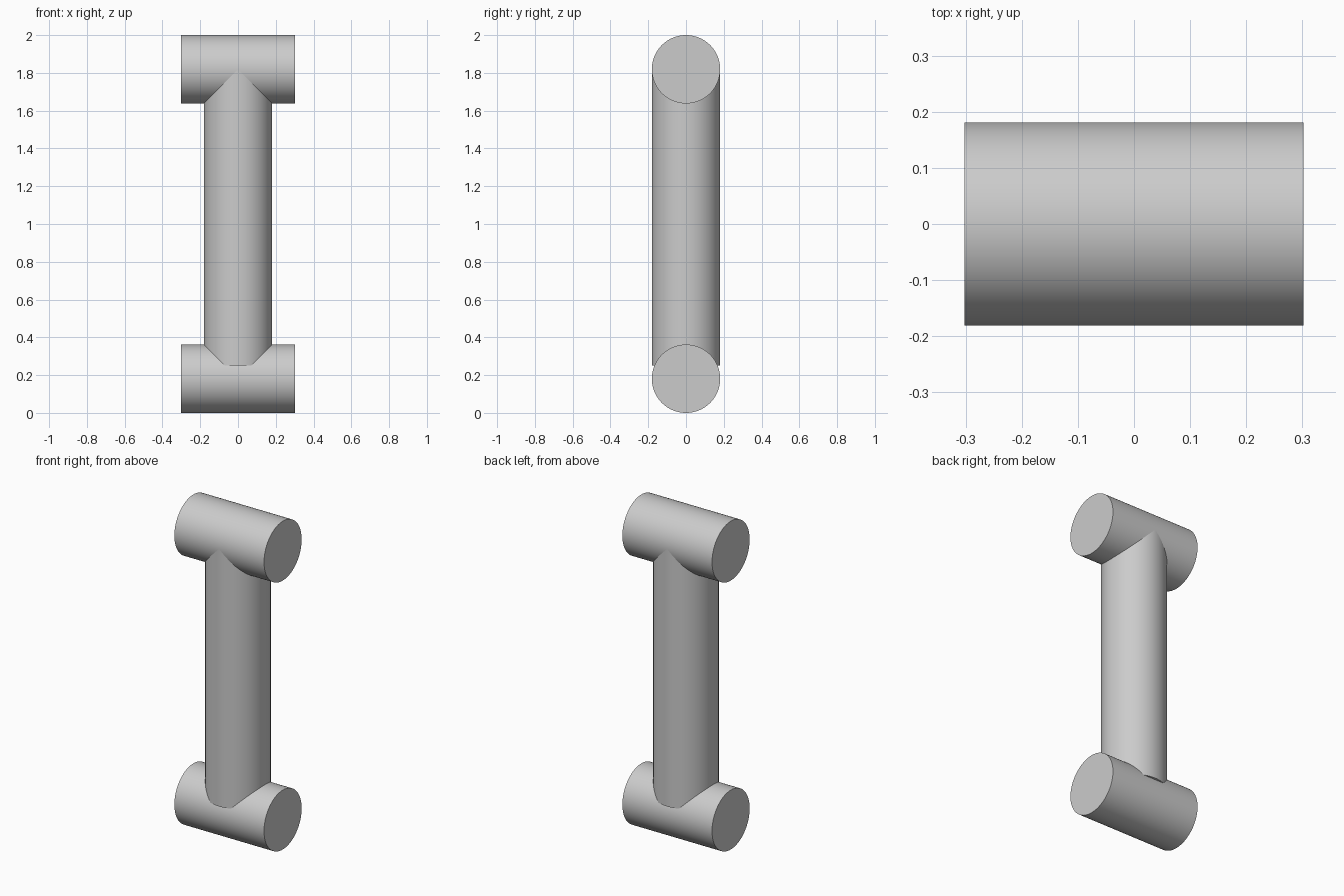
import bpy
from math import pi

cube = bpy.data.objects.get("Cube")
if cube:
    bpy.data.objects.remove(cube, do_unlink=True)

RADIUS = 0.181
HALF_WIDTH = 0.302

# Single plain grey
grey = bpy.data.materials.new("plain_grey")
grey.use_nodes = True
colour = (0.6, 0.6, 0.6, 1)
grey.diffuse_color = colour
grey.node_tree.nodes["Principled BSDF"].inputs["Base Color"].default_value = colour


def rod(name, length, z, tilt=0):
    """Smooth capped cylinder centred at height z."""
    bpy.ops.mesh.primitive_cylinder_add(
        vertices=96, radius=RADIUS, depth=length,
        location=(0, 0, z), rotation=(0, tilt, 0))
    obj = bpy.context.object
    obj.name = name
    obj.data.materials.append(grey)
    bpy.ops.object.transform_apply(location=False, rotation=True, scale=True)
    bpy.ops.object.shade_smooth_by_angle()
    return obj


# Cross bars at each end
rod("bottom_bar", 2 * HALF_WIDTH, RADIUS, pi / 2)
rod("top_bar", 2 * HALF_WIDTH, 2 - RADIUS, pi / 2)

# Upright column, its flat foot stopping just above the bottom bar's axis
foot, head = 0.25, 2 - RADIUS
rod("column", head - foot, (foot + head) / 2)
